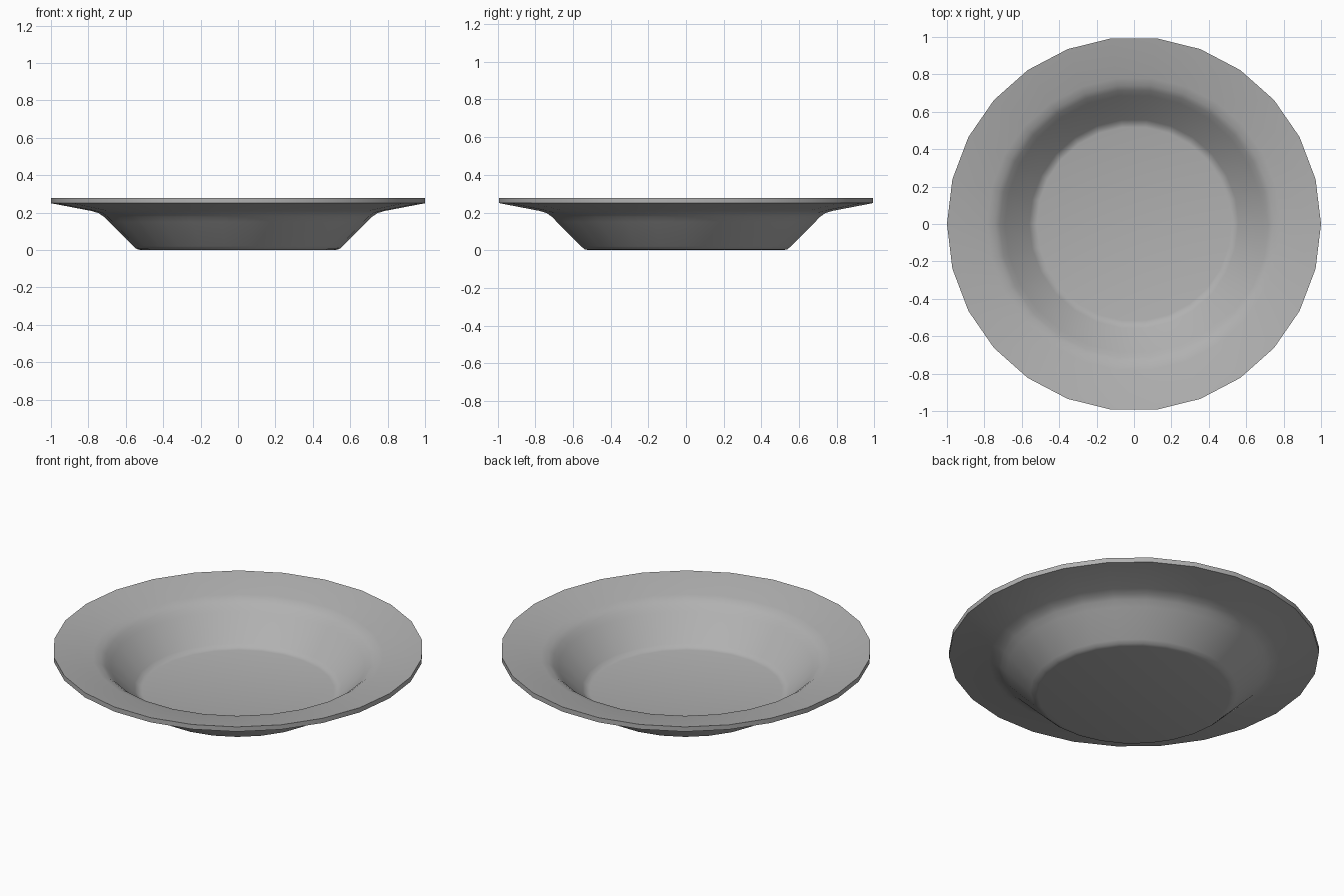
import bpy, bmesh, math

if "Cube" in bpy.data.objects:
    bpy.data.objects.remove(bpy.data.objects["Cube"])

SIDES = 26
THICK = 0.028

# Underside profile (radius, height), from the foot out to the rim
under = [(0.52, 0.0), (0.542, 0.005), (0.56, 0.02), (0.69, 0.15),
         (0.718, 0.178), (0.745, 0.197), (0.785, 0.209), (1.0, 0.25)]
# Inner face repeats the profile one thickness higher
upper = [(r, z + THICK) for r, z in reversed(under)]

# Dish body: rings of the closed profile joined with quads
bm = bmesh.new()
rings = []
for r, z in under + upper:
    rings.append([bm.verts.new((r * math.cos(2 * math.pi * i / SIDES),
                                r * math.sin(2 * math.pi * i / SIDES), z))
                  for i in range(SIDES)])
for a, b in zip(rings, rings[1:]):
    for i in range(SIDES):
        j = (i + 1) % SIDES
        bm.faces.new((a[i], a[j], b[j], b[i]))

# Flat foot and flat inner floor
bm.faces.new(rings[0][::-1])
bm.faces.new(rings[-1])
bmesh.ops.recalc_face_normals(bm, faces=bm.faces)

mesh = bpy.data.meshes.new("dish")
bm.to_mesh(mesh)
bm.free()
dish = bpy.data.objects.new("dish", mesh)
bpy.context.collection.objects.link(dish)

# Mid-grey glaze
glaze = bpy.data.materials.new("grey_glaze")
glaze.diffuse_color = (0.44, 0.44, 0.44, 1)
glaze.use_nodes = True
glaze.node_tree.nodes["Principled BSDF"].inputs["Base Color"].default_value = glaze.diffuse_color
mesh.materials.append(glaze)

# Smooth surface with a crisp rim edge
bpy.context.view_layer.objects.active = dish
dish.select_set(True)
bpy.ops.object.shade_smooth_by_angle(angle=math.radians(40))
